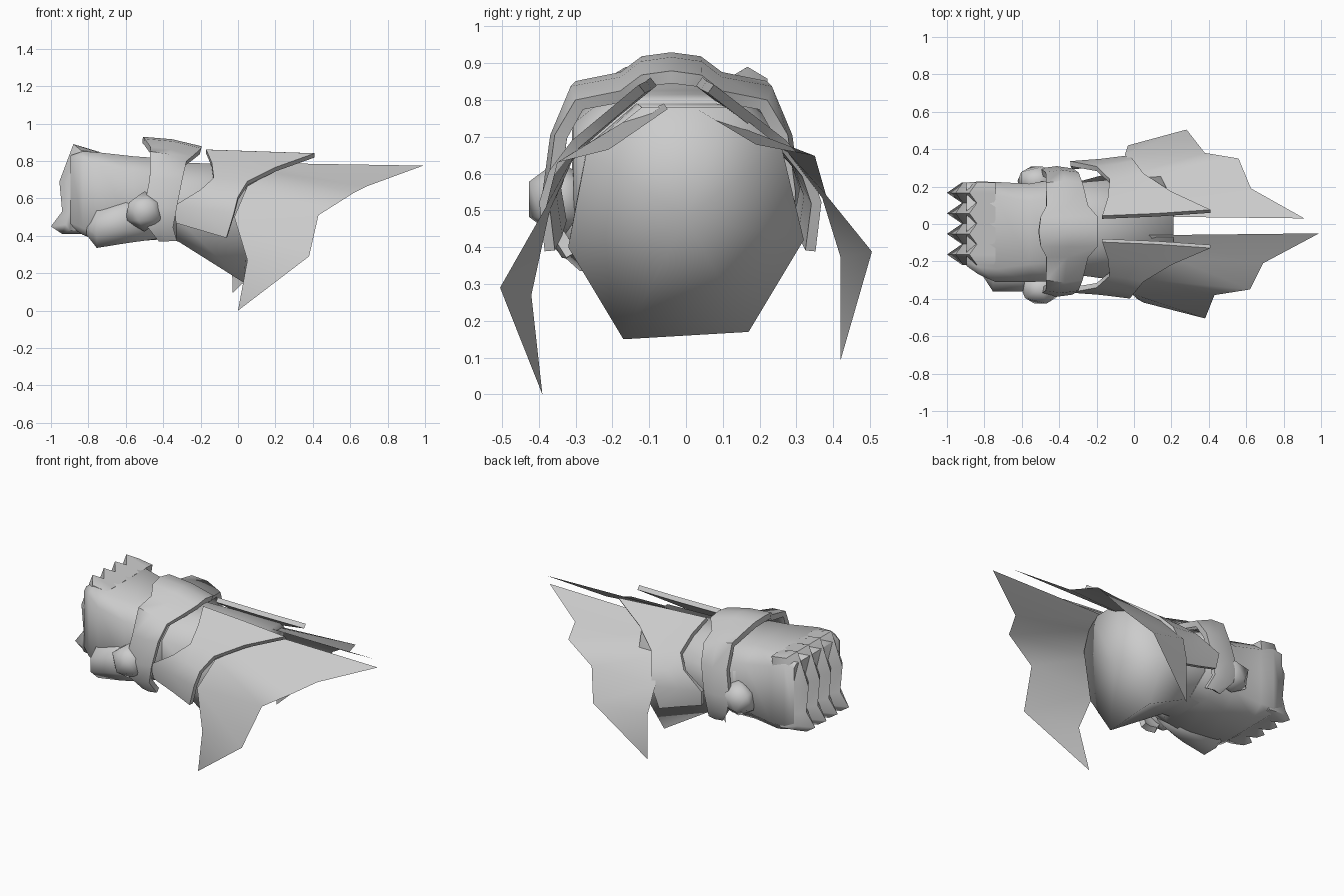
import bpy, bmesh, math
from mathutils import Matrix

if "Cube" in bpy.data.objects:
    bpy.data.objects.remove(bpy.data.objects["Cube"])

grey = bpy.data.materials.new("plain_grey")
grey.diffuse_color = (0.6, 0.6, 0.6, 1)
grey.use_nodes = True
grey.node_tree.nodes["Principled BSDF"].inputs["Base Color"].default_value = grey.diffuse_color


def make(name, bm, angle=60):
    bmesh.ops.recalc_face_normals(bm, faces=bm.faces[:])
    me = bpy.data.meshes.new(name)
    bm.to_mesh(me)
    bm.free()
    me.materials.append(grey)
    for p in me.polygons:
        p.use_smooth = True
    if angle < 180:
        me.set_sharp_from_angle(angle=math.radians(angle))
    ob = bpy.data.objects.new(name, me)
    bpy.context.collection.objects.link(ob)
    return ob


def grid(rows, closed=False):
    """Skin a list of equally long point rows; returns bmesh and vertex rows."""
    bm = bmesh.new()
    vr = [[bm.verts.new(p) for p in r] for r in rows]
    n = len(rows[0])
    for a, b in zip(vr, vr[1:]):
        for i in range(n if closed else n - 1):
            j = (i + 1) % n
            bm.faces.new((a[i], a[j], b[j], b[i]))
    return bm, vr


def solid(name, rows, angle):
    """Closed loft with both ends capped."""
    bm, vr = grid(rows, True)
    bm.faces.new(vr[0])
    bm.faces.new(vr[-1])
    return make(name, bm, angle)


def thicken(ob, t):
    m = ob.modifiers.new("thickness", "SOLIDIFY")
    m.thickness = t
    m.offset = 0
    e = ob.modifiers.new("crisp_rim", "EDGE_SPLIT")
    e.split_angle = math.radians(55)


def ring(x, y0, y1, z0, z1, c=0.28):
    """Eight-sided chamfered section across the arm."""
    dy, dz = (y1 - y0) * c, (z1 - z0) * c
    return [(x, y0 + dy, z0), (x, y1 - dy, z0), (x, y1, z0 + dz), (x, y1, z1 - dz),
            (x, y1 - dy, z1), (x, y0 + dy, z1), (x, y0, z1 - dz), (x, y0, z0 + dz)]


# Forearm: flares from the wrist to a slanted, softly shaded closed end
end = [(0.03, -0.17, 0.15), (0.03, 0.17, 0.17), (0.05, 0.32, 0.42), (0.14, 0.26, 0.67),
       (0.21, 0.12, 0.78), (0.21, -0.12, 0.78), (0.14, -0.27, 0.66), (0.05, -0.32, 0.40)]
bm, vr = grid([ring(-0.50, -0.29, 0.23, 0.39, 0.80), ring(-0.32, -0.27, 0.22, 0.37, 0.79), end], True)
tip = bm.verts.new((0.14, 0, 0.48))
for i in range(8):
    bm.faces.new((vr[-1][i], vr[-1][(i + 1) % 8], tip))
make("forearm", bm, 180)

# Back of the hand and palm
solid("hand", [ring(-0.895, -0.225, 0.222, 0.45, 0.83, 0.05),
               ring(-0.83, -0.27, 0.227, 0.405, 0.852, 0.08),
               ring(-0.74, -0.31, 0.225, 0.37, 0.845, 0.13),
               ring(-0.56, -0.31, 0.215, 0.37, 0.825, 0.18),
               ring(-0.42, -0.305, 0.24, 0.38, 0.815, 0.18),
               ring(-0.33, -0.275, 0.225, 0.38, 0.80, 0.26)], 70)

# Four curled fingers: a ridge in the middle of each, valleys between
ridge = [(-0.74, 0.848), (-0.88, 0.89), (-0.955, 0.69), (-0.94, 0.53),
         (-1.0, 0.45), (-0.94, 0.41), (-0.80, 0.41)]
valley = [(-0.74, 0.843), (-0.84, 0.857), (-0.915, 0.69), (-0.90, 0.53),
          (-0.92, 0.46), (-0.90, 0.43), (-0.80, 0.42)]
solid("fingers", [[(x, -0.218 + 0.055 * j, z) for x, z in (ridge if j % 2 else valley)]
                  for j in range(9)], 70)

# Thumb, folded on the front side beside the fingers
solid("thumb", [ring(-0.81, -0.275, -0.16, 0.405, 0.46, 0.3),
                ring(-0.755, -0.36, -0.12, 0.335, 0.55, 0.3),
                ring(-0.60, -0.36, -0.12, 0.36, 0.60, 0.3),
                ring(-0.42, -0.30, -0.14, 0.385, 0.58, 0.3)], 180)


# Round studs on both sides of the wrist
def stud(name, loc, size):
    bm = bmesh.new()
    bmesh.ops.create_icosphere(bm, subdivisions=1, radius=1)
    m = Matrix.Translation(loc) @ Matrix.Diagonal((*size, 1))
    bmesh.ops.transform(bm, matrix=m, verts=bm.verts[:])
    make(name, bm, 180)


stud("stud_front", (-0.50, -0.345, 0.53), (0.115, 0.095, 0.108))
stud("stud_back", (-0.52, 0.23, 0.53), (0.115, 0.09, 0.108))

# Wrist band: half section (sideways, height, x start, x end), mirrored
half = [(0.0, 0.887, -0.51, -0.20), (0.075, 0.877, -0.50, -0.20), (0.13, 0.835, -0.47, -0.25),
        (0.25, 0.812, -0.47, -0.28), (0.30, 0.70, -0.47, -0.30), (0.32, 0.55, -0.50, -0.33),
        (0.315, 0.45, -0.48, -0.35), (0.27, 0.38, -0.42, -0.33)]
rows = []
for s, sec in ((-1, half[::-1]), (1, half[1:])):
    for d, z, x0, x1 in sec:
        y, slope = -0.04 + s * d, 0.025 if z > 0.8 else 0
        out = 0.012
        rows.append([(x0, y, z + slope),
                     ((x0 + x1) / 2, y + s * out * (d > 0.2), z + out * (d < 0.26)),
                     (x1, y, z - slope)])
bm, vr = grid(rows)
thicken(make("wrist_band", bm, 70), 0.035)

# Cuff plates: rows of (y, x start, z start, x end, z end), copied to the back
cuff = [(-0.10, -0.17, 0.85, 0.41, 0.83), (-0.19, -0.14, 0.78, 0.20, 0.755),
        (-0.28, -0.13, 0.70, 0.05, 0.68), (-0.34, -0.20, 0.64, 0.0, 0.60),
        (-0.365, -0.34, 0.56, -0.02, 0.52), (-0.35, -0.33, 0.47, -0.06, 0.39)]
for name, side in (("cuff_front", 0), ("cuff_back", 1)):
    rows = []
    for y, x0, z0, x1, z1 in cuff:
        if side:
            y = -1.08 * y - 0.06
        k = -0.02 if side else 0.02
        rows.append([(x0, y + 0.6 * k, z0), ((x0 + x1) / 2, y, (z0 + z1) / 2), (x1, y - k, z1)])
    bm, vr = grid(rows)
    thicken(make(name, bm, 60), 0.028)

# Ragged wing-like fins, thin sheets: inner edge, outer edge and a long lower point
inner = [(0.08, -0.06, 0.79), (0.18, -0.17, 0.74), (0.05, -0.295, 0.665),
         (-0.02, -0.37, 0.50), (0.05, -0.42, 0.27)]
outer = [(0.99, -0.05, 0.775), (0.69, -0.21, 0.665), (0.62, -0.35, 0.63),
         (0.43, -0.38, 0.51), (0.38, -0.505, 0.29)]
point = (0.0, -0.39, 0.0)


def fin_back(p):
    x, y, z = p
    low = 0.1 < z < 0.35
    near = y > -0.34 and x < 0.3
    return (0.95 * x - 0.03 - 0.05 * low,
            -y - 0.02 * (y > -0.34) + 0.03 * (z < 0.1),
            0.78 - (0.78 - z) * (0.8 if low else 0.88) - 0.02 * near)


for name, f in (("fin_front", lambda p: p), ("fin_back", fin_back)):
    bm, vr = grid([[f(p) for p in inner], [f(p) for p in outer]])
    bm.faces.new((vr[0][-1], vr[1][-1], bm.verts.new(f(point))))
    make(name, bm, 60)
